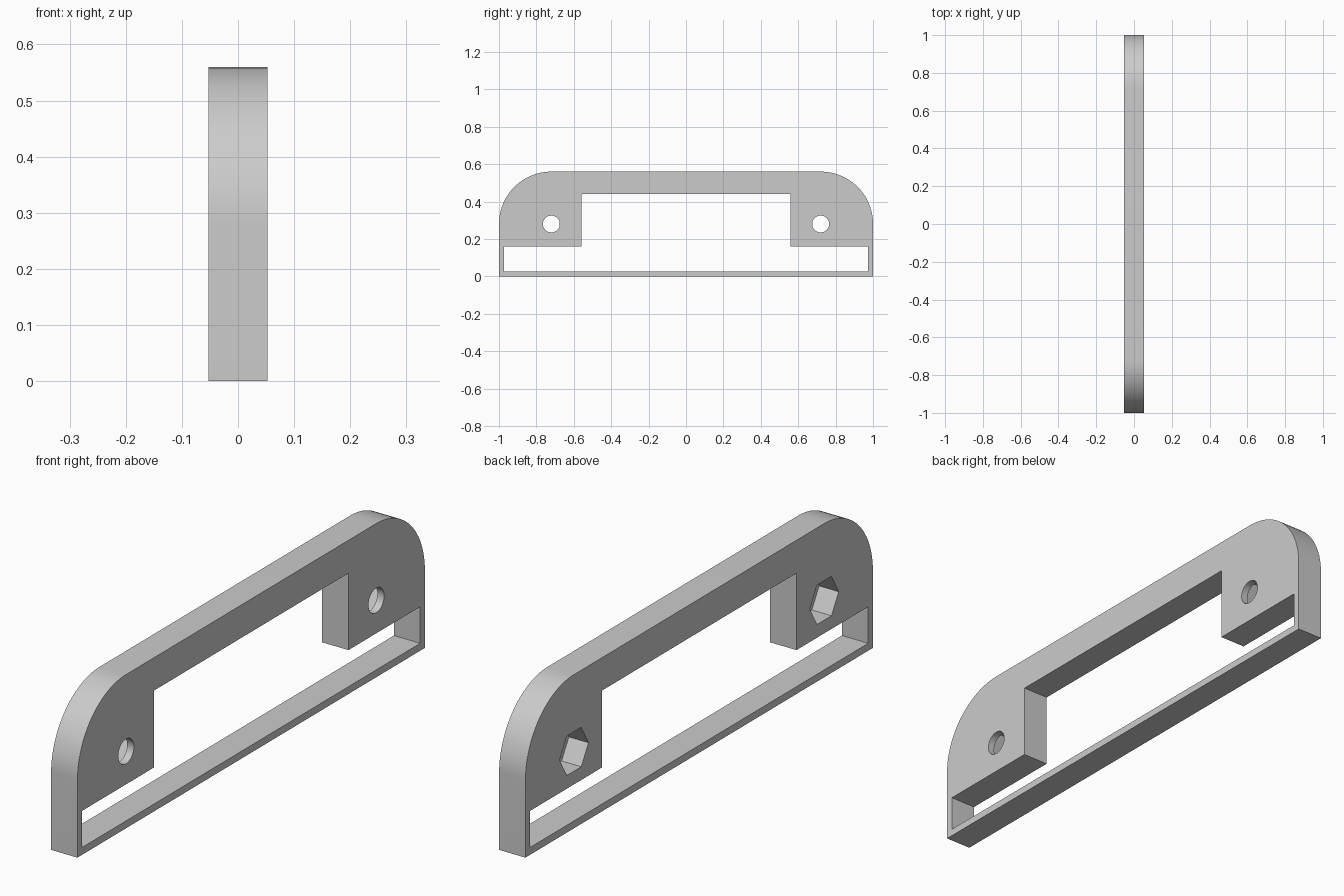
import bpy, bmesh, math

if "Cube" in bpy.data.objects:
    bpy.data.objects.remove(bpy.data.objects["Cube"], do_unlink=True)

HALF_T = 0.053      # half thickness along x
HEIGHT = 0.56
CORNER = 0.28       # corner radius, concentric with the bolt holes
HOLE_Y, HOLE_Z = 1 - CORNER, HEIGHT - CORNER
WALL = 0.027

grey = bpy.data.materials.new("plain grey")
grey.use_nodes = True
grey.diffuse_color = (0.6, 0.6, 0.6, 1)
grey.node_tree.nodes["Principled BSDF"].inputs["Base Color"].default_value = (0.6, 0.6, 0.6, 1)


def prism(name, outline, x0, x1):
    """Extrude a (y, z) outline from x0 to x1."""
    bm = bmesh.new()
    face = bm.faces.new([bm.verts.new((x0, y, z)) for y, z in outline])
    new = bmesh.ops.extrude_face_region(bm, geom=[face])["geom"]
    bmesh.ops.translate(bm, vec=(x1 - x0, 0, 0),
                        verts=[g for g in new if isinstance(g, bmesh.types.BMVert)])
    bmesh.ops.recalc_face_normals(bm, faces=bm.faces)
    mesh = bpy.data.meshes.new(name)
    bm.to_mesh(mesh)
    bm.free()
    mesh.materials.append(grey)
    obj = bpy.data.objects.new(name, mesh)
    bpy.context.collection.objects.link(obj)
    return obj


def arc(cy, cz, r, start, end, n):
    angles = [start + (end - start) * i / n for i in range(n + 1)]
    return [(cy + r * math.cos(a), cz + r * math.sin(a)) for a in angles]


def mirrored(half):
    """Complete a right-hand half outline across y = 0."""
    return half + [(-y, z) for y, z in reversed(half)]


# Bracket body with rounded upper corners
body = prism("bracket_body",
             mirrored([(1, 0)] + arc(HOLE_Y, HOLE_Z, CORNER, 0, math.pi / 2, 24)),
             -HALF_T, HALF_T)

# Window joined to the wide strap slot below it
cutters = [prism("window_cutter",
                 mirrored([(1 - WALL, WALL), (1 - WALL, 0.16), (0.56, 0.16), (0.56, 0.44)]),
                 -0.2, 0.2)]

# Bolt holes, with hexagonal nut pockets sunk from the -x side
for side in (-1, 1):
    y = side * HOLE_Y
    for name, r, n, x1 in (("bolt_hole_cutter", 0.045, 40, 0.2),
                           ("nut_pocket_cutter", 0.083, 6, HALF_T - WALL)):
        ring = arc(y, HOLE_Z, r, 0, math.tau, n)[:-1]
        cutters.append(prism(name, ring, -0.2, x1))

bpy.ops.object.select_all(action="DESELECT")
body.select_set(True)
bpy.context.view_layer.objects.active = body
for cutter in cutters:
    cutter.hide_render = True
    cut = body.modifiers.new("cut", "BOOLEAN")
    cut.operation = "DIFFERENCE"
    cut.solver = "EXACT"
    cut.object = cutter
    bpy.ops.object.modifier_apply(modifier=cut.name)
    bpy.data.objects.remove(cutter, do_unlink=True)

bpy.ops.object.shade_smooth_by_angle(angle=math.radians(30))
